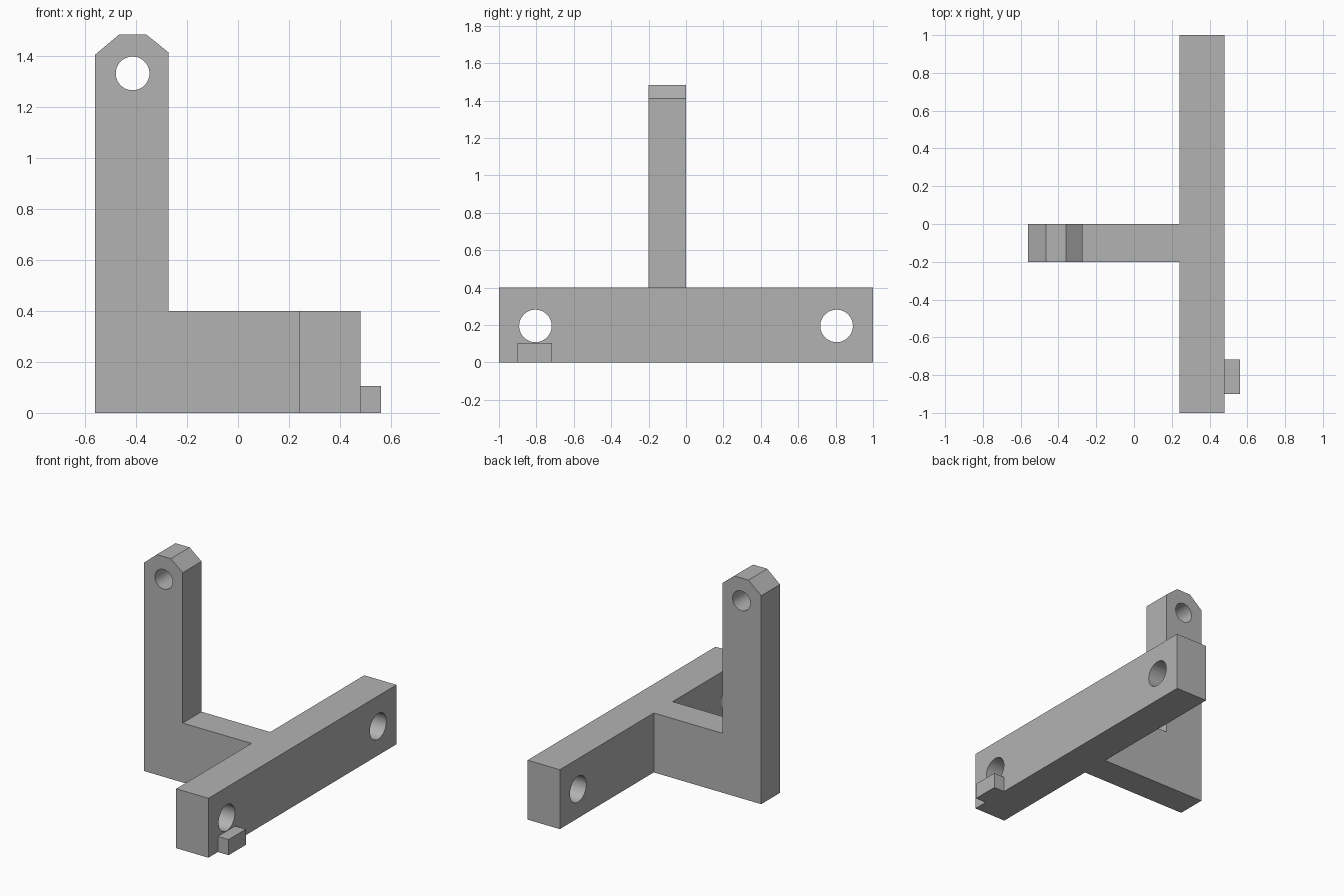
import bpy, bmesh, math
from mathutils import Vector

if "Cube" in bpy.data.objects:
    bpy.data.objects.remove(bpy.data.objects["Cube"], do_unlink=True)

grey = bpy.data.materials.new("plain grey")
grey.use_nodes = True
COLOUR = (0.45, 0.45, 0.45, 1)
grey.diffuse_color = COLOUR
grey.node_tree.nodes["Principled BSDF"].inputs["Base Color"].default_value = COLOUR


def prism(name, outline, sweep):
    """Extrude a closed outline along the sweep vector."""
    bm = bmesh.new()
    face = bm.faces.new([bm.verts.new(p) for p in outline])
    top = bmesh.ops.extrude_face_region(bm, geom=[face])["geom"]
    moved = [v for v in top if isinstance(v, bmesh.types.BMVert)]
    bmesh.ops.translate(bm, verts=moved, vec=Vector(sweep))
    bmesh.ops.recalc_face_normals(bm, faces=bm.faces)
    mesh = bpy.data.meshes.new(name)
    bm.to_mesh(mesh)
    bm.free()
    mesh.materials.append(grey)
    obj = bpy.data.objects.new(name, mesh)
    bpy.context.collection.objects.link(obj)
    return obj


def box(name, x0, x1, y0, y1, z0, z1):
    base = [(x0, y0, z0), (x1, y0, z0), (x1, y1, z0), (x0, y1, z0)]
    return prism(name, base, (0, 0, z1 - z0))


def drill(obj, centre, radius, rotation):
    """Cut a round through hole and discard the cutter."""
    bpy.ops.mesh.primitive_cylinder_add(vertices=48, radius=radius, depth=0.6,
                                        location=centre, rotation=rotation)
    cutter = bpy.context.object
    cutter.hide_render = True
    cutter.data.materials.append(grey)
    mod = obj.modifiers.new("hole", "BOOLEAN")
    mod.operation, mod.solver, mod.object = "DIFFERENCE", "EXACT", cutter
    bpy.ops.object.select_all(action="DESELECT")
    obj.select_set(True)
    bpy.context.view_layer.objects.active = obj
    bpy.ops.object.modifier_apply(modifier=mod.name)
    bpy.data.objects.remove(cutter, do_unlink=True)
    bpy.ops.object.shade_smooth_by_angle(angle=math.radians(30))


# L-shaped arm with chamfered, drilled head
profile = [(-0.56, 0), (0.24, 0), (0.24, 0.4), (-0.272, 0.4),
           (-0.272, 1.412), (-0.36, 1.483), (-0.465, 1.483), (-0.56, 1.403)]
arm = prism("upright_arm", [(x, -0.2, z) for x, z in profile], (0, 0.2, 0))
drill(arm, (-0.413, -0.1, 1.33), 0.066, (math.pi / 2, 0, 0))

# Long cross bar with a hole near each end
bar = box("cross_bar", 0.24, 0.48, -1, 1, 0, 0.4)
for y in (-0.805, 0.805):
    drill(bar, (0.36, y, 0.195), 0.087, (0, math.pi / 2, 0))

# Small stop tab below the front hole
box("stop_tab", 0.48, 0.56, -0.9, -0.717, 0, 0.105)
